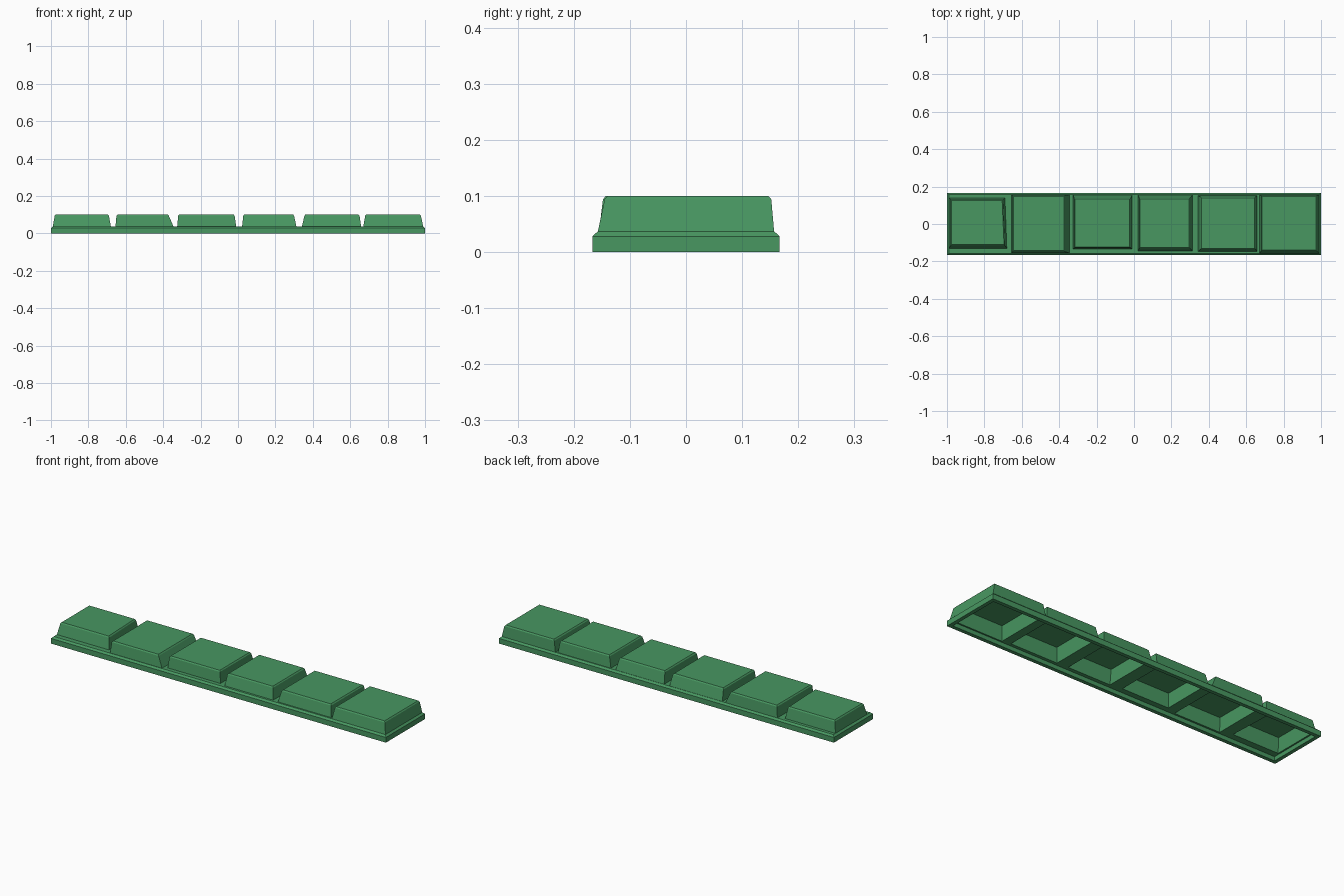
import bpy
import bmesh

if "Cube" in bpy.data.objects:
    bpy.data.objects.remove(bpy.data.objects["Cube"], do_unlink=True)

green = bpy.data.materials.new("moss green")
green.use_nodes = True
green.diffuse_color = (0.065, 0.31, 0.12, 1)
green.node_tree.nodes["Principled BSDF"].inputs["Base Color"].default_value = green.diffuse_color

HALF_X, HALF_Y = 1.0, 0.167
RIM = 0.02          # width of the lower rim
DECK, UNDER = 0.037, 0.022
TOP = 0.10
WALL = 0.006


def rect(x0, x1, y0, y1, z, skew=0.0):
    """Four-cornered ring; skew shears the right side."""
    return [(x0, y0, z), (x1 + skew, y0, z), (x1, y1, z), (x0, y1, z)]


def inset(r, d, z):
    """Move the corners of a ring inward and set its height."""
    signs = ((1, 1), (-1, 1), (-1, -1), (1, -1))
    return [(x + sx * d, y + sy * d, z) for (x, y, _), (sx, sy) in zip(r, signs)]


def loft(name, rings, cap=False):
    """Skin a row of rings from outside-bottom to top."""
    bm = bmesh.new()
    rows = [[bm.verts.new(p) for p in r] for r in rings]
    for a, b in zip(rows, rows[1:]):
        for i in range(4):
            j = (i + 1) % 4
            bm.faces.new((a[i], a[j], b[j], b[i]))
    if cap:
        bm.faces.new(rows[-1])
    mesh = bpy.data.meshes.new(name)
    bm.to_mesh(mesh)
    bm.free()
    mesh.materials.append(green)
    obj = bpy.data.objects.new(name, mesh)
    bpy.context.collection.objects.link(obj)


# Base rim: inner wall, flat underside, outer wall and chamfer
outer = rect(-HALF_X, HALF_X, -HALF_Y, HALF_Y, 0)
loft("base_rim", [inset(outer, RIM, UNDER), inset(outer, RIM, 0), outer,
                  inset(outer, 0, 0.028), inset(outer, 0.01, DECK)])

# Stones: foot x0, x1, y0, y1, then top x0, x1, y0, y1, then skew
stones = [
    (-0.99, -0.69, -0.13, 0.14, -0.98, -0.70, -0.115, 0.13, 0.01),
    (-0.655, -0.345, -0.155, 0.157, -0.65, -0.37, -0.148, 0.152, 0),
    (-0.325, -0.01, -0.135, 0.155, -0.32, -0.018, -0.128, 0.138, 0),
    (0.022, 0.312, -0.145, 0.155, 0.028, 0.30, -0.13, 0.14, 0),
    (0.342, 0.658, -0.148, 0.152, 0.355, 0.65, -0.135, 0.145, 0),
    (0.67, 0.99, -0.157, 0.157, 0.68, 0.978, -0.145, 0.152, 0),
]
seams = [(a[1] + b[0]) / 2 for a, b in zip(stones, stones[1:])]
edges = [-HALF_X] + seams + [HALF_X]

for n, s in enumerate(stones):
    foot = rect(*s[:4], DECK, s[8])
    head = rect(*s[4:8], TOP - 0.006, s[8])
    ends = (n == 0, n == 5)
    # Deck around the stone, stone walls, softened top edge and top
    cell = rect(edges[n] + 0.01 * ends[0], edges[n + 1] - 0.01 * ends[1],
                -HALF_Y + 0.01, HALF_Y - 0.01, DECK)
    loft(f"stone_{n + 1}", [cell, foot, head, inset(head, 0.005, TOP)], cap=True)
    # Hollow underside: flat ledge and pocket walls
    ledge = rect(edges[n] + RIM * ends[0], edges[n + 1] - RIM * ends[1],
                 -HALF_Y + RIM, HALF_Y - RIM, UNDER)
    mouth = inset(foot, WALL + 0.012, UNDER)
    roof = inset(head, WALL + 0.008, TOP - 0.001)
    loft(f"pocket_{n + 1}", [roof, mouth, ledge])
